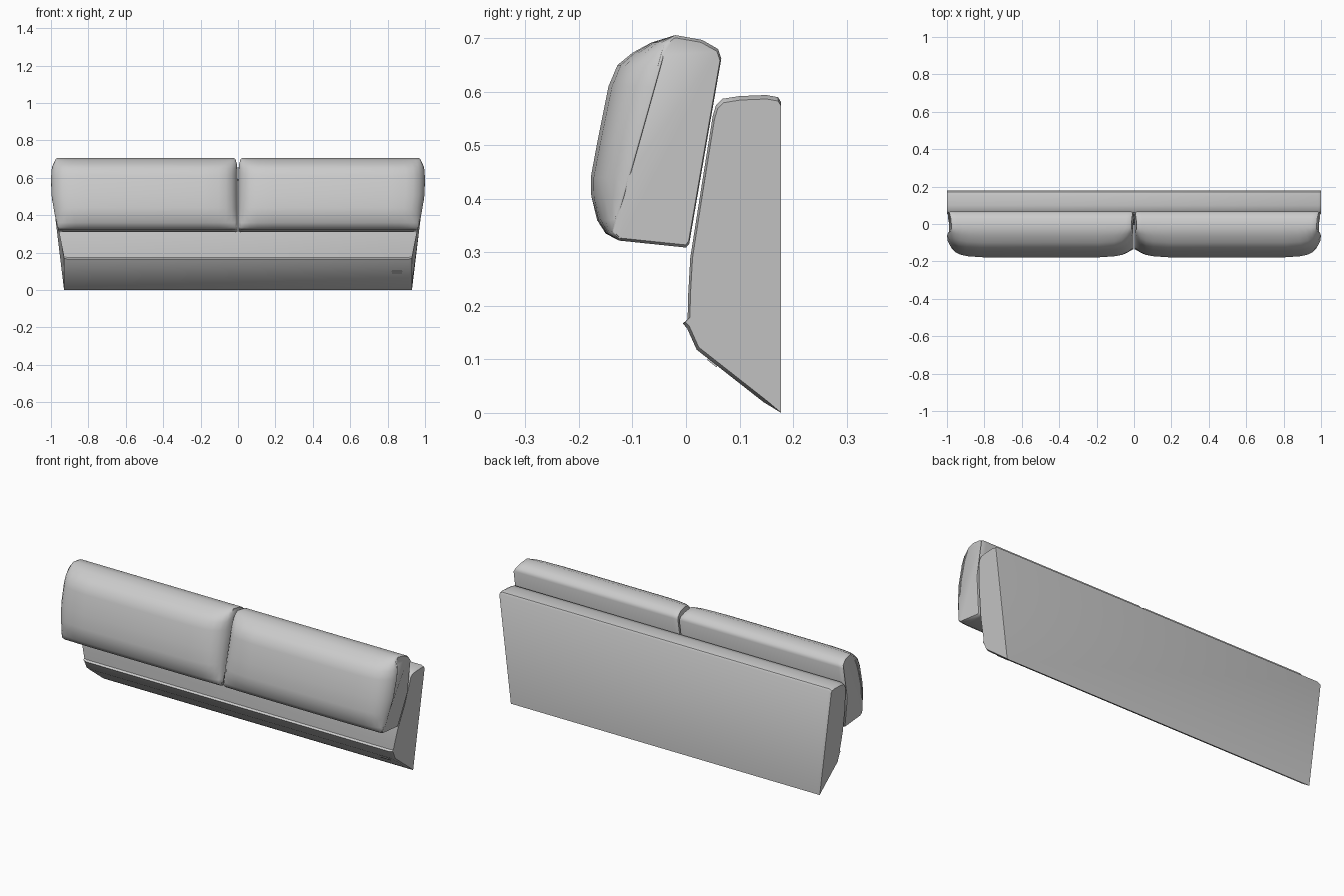
import bpy
import bmesh
from math import radians
from mathutils import Vector

old = bpy.data.objects.get("Cube")
if old:
    bpy.data.objects.remove(old, do_unlink=True)


def make_material(name, rgb):
    m = bpy.data.materials.new(name)
    m.use_nodes = True
    color = (*rgb, 1)
    m.diffuse_color = color
    m.node_tree.nodes["Principled BSDF"].inputs["Base Color"].default_value = color
    return m


fabric = make_material("grey fabric", (0.6, 0.6, 0.6))


def interp(table, z):
    """Piecewise linear lookup in a list of (z, value) pairs."""
    if z <= table[0][0]:
        return table[0][1]
    for (z0, a), (z1, b) in zip(table, table[1:]):
        if z <= z1:
            return a + (b - a) * (z - z0) / (z1 - z0)
    return table[-1][1]


def loft(name, rings, angle=40):
    """Skin a row of matching closed sections and cap both ends."""
    bm = bmesh.new()
    rows = [[bm.verts.new(p) for p in ring] for ring in rings]
    n = len(rows[0])
    for a, b in zip(rows, rows[1:]):
        for i in range(n):
            j = (i + 1) % n
            bm.faces.new((a[i], a[j], b[j], b[i]))
    bm.faces.new(rows[0])
    bm.faces.new(rows[-1])
    bmesh.ops.recalc_face_normals(bm, faces=bm.faces)
    mesh = bpy.data.meshes.new(name)
    bm.to_mesh(mesh)
    bm.free()
    mesh.materials.append(fabric)
    ob = bpy.data.objects.new(name, mesh)
    bpy.context.collection.objects.link(ob)
    bpy.ops.object.select_all(action="DESELECT")
    ob.select_set(True)
    bpy.context.view_layer.objects.active = ob
    bpy.ops.object.shade_smooth_by_angle(angle=radians(angle))
    return ob


def shrink(p, centre, f):
    return tuple(c + (v - c) * f for v, c in zip(p, centre))


# Backrest panel: side profile (y, z), ends flaring outwards above the ledge
back_profile = [
    (0.178, 0.004), (0.145, 0.02), (0.02, 0.118), (0.002, 0.158),
    (-0.006, 0.167), (0.003, 0.175), (0.004, 0.22), (0.008, 0.29),
    (0.03, 0.43), (0.05, 0.555), (0.056, 0.575), (0.068, 0.587),
    (0.1, 0.592), (0.15, 0.594), (0.172, 0.59), (0.178, 0.58)]
back_width = [(0.17, 0.93), (0.31, 0.957), (0.45, 0.985), (0.52, 0.997), (0.6, 1.0)]


def back_ring(side, inset, f):
    ring = []
    for y, z in back_profile:
        x = side * (interp(back_width, z) - inset)
        sy, sz = shrink((y, z), (0.178, 0.3), f)
        ring.append((x, sy, max(sz, 0) if z > 0.01 else 0.0))
    return ring


loft("backrest_panel", [back_ring(-1, 0, 0.975), back_ring(-1, 0.015, 1),
                        back_ring(1, 0.015, 1), back_ring(1, 0, 0.975)])

# Small plain tag on the sloping lower face
bpy.ops.mesh.primitive_cube_add(size=1, location=(0.85, 0.05, 0.0945),
                                rotation=(radians(-38), 0, 0))
tag = bpy.context.object
tag.name = "fabric_tag"
tag.scale = (0.055, 0.022, 0.006)
tag.data.materials.append(fabric)

# Cushions: side profile with a front that swells away from the seam line
cushion_profile = [
    (0.0, 0.309), (0.006, 0.316), (0.036, 0.49), (0.066, 0.662),
    (0.06, 0.68), (0.03, 0.697), (-0.02, 0.706), (-0.065, 0.692),
    (-0.1, 0.673), (-0.128, 0.65), (-0.145, 0.61), (-0.165, 0.51),
    (-0.178, 0.44), (-0.177, 0.405), (-0.166, 0.36), (-0.15, 0.335),
    (-0.125, 0.322)]
outer_edge = [(0.31, 0.96), (0.4, 0.98), (0.5, 0.997), (0.6, 1.0),
              (0.66, 0.995), (0.706, 0.975)]
inner_edge = [(0.31, 0.004), (0.67, 0.004), (0.706, 0.014)]
# (distance from the end, amount of swelling)
swell = [(0, 0), (0.012, 0.3), (0.03, 0.58), (0.06, 0.8), (0.1, 0.92), (0.18, 1)]


def seam_y(z):
    return -0.14 + (z - 0.33) * 0.28


def cushion_ring(side, outer, distance, amount):
    ring = []
    f = 0.975 if distance == 0 else 1
    for y, z in cushion_profile:
        if outer:
            x = interp(outer_edge, z) - distance
        else:
            x = interp(inner_edge, z) + distance
        edge = max(y, seam_y(z))
        y = edge + (y - edge) * amount
        y, z = shrink((y, z), (-0.04, 0.51), f)
        ring.append((side * x, y, z))
    return ring


def piping(name, points):
    """Thin sewn cord along a seam."""
    cu = bpy.data.curves.new(name, "CURVE")
    cu.dimensions = "3D"
    cu.bevel_depth = 0.003
    cu.bevel_resolution = 1
    sp = cu.splines.new("POLY")
    sp.points.add(len(points) - 1)
    for sp_point, p in zip(sp.points, points):
        sp_point.co = (*p, 1)
    cu.materials.append(fabric)
    bpy.context.collection.objects.link(bpy.data.objects.new(name, cu))


for label, side in (("left", 1), ("right", -1)):
    rings = [cushion_ring(side, False, d, k) for d, k in swell]
    rings += [cushion_ring(side, True, d, k) for d, k in reversed(swell)]
    loft(label + "_cushion", rings, 50)
    # The cord follows the front edge of the outer end
    cord = [Vector(p) - Vector((side * 0.003, 0, 0)) for p in rings[-1][7:]]
    piping(label + "_cushion_piping", cord)
